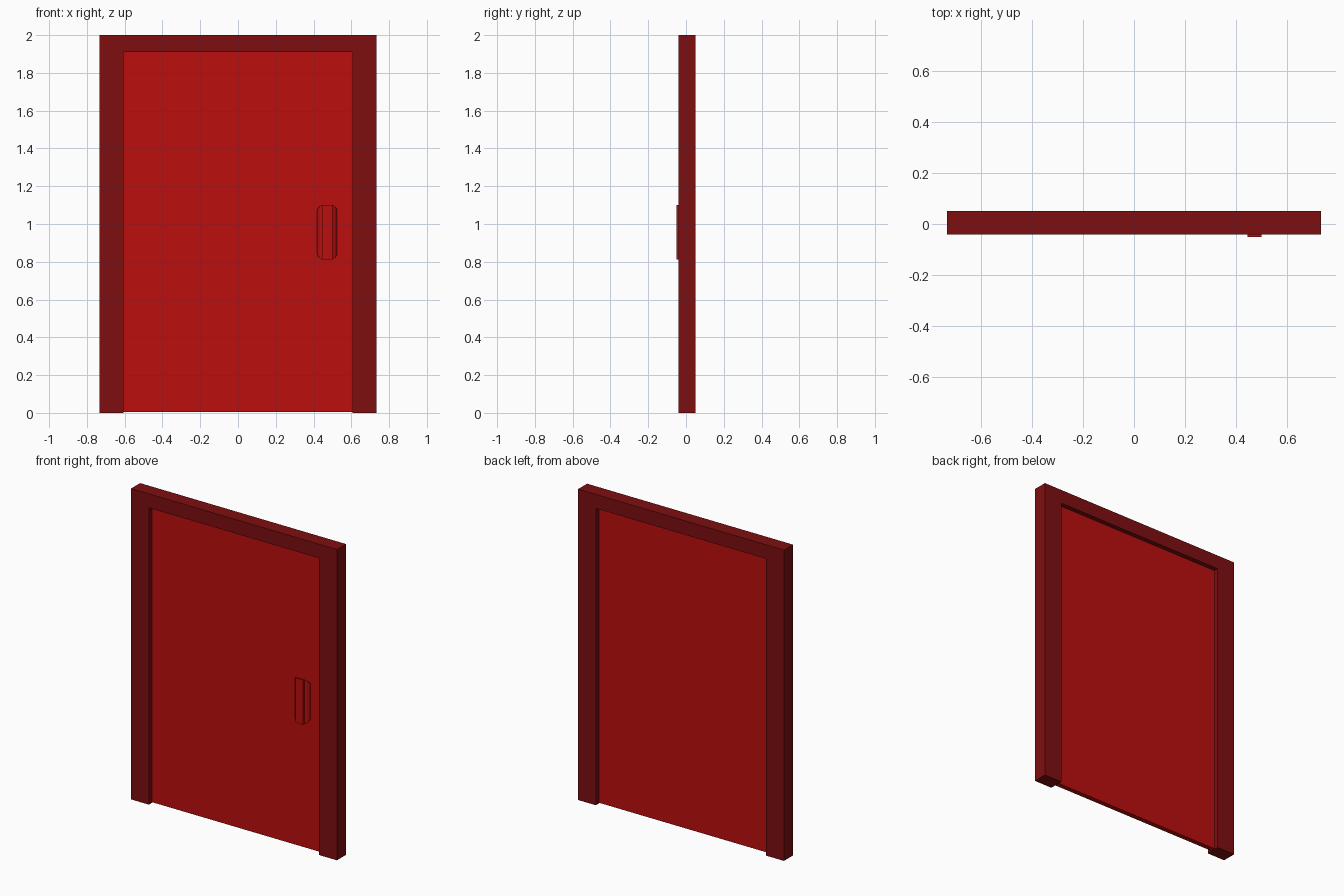
import bpy, bmesh

if "Cube" in bpy.data.objects:
    bpy.data.objects.remove(bpy.data.objects["Cube"])


def material(name, color):
    m = bpy.data.materials.new(name)
    m.diffuse_color = (*color, 1)
    m.use_nodes = True
    m.node_tree.nodes["Principled BSDF"].inputs["Base Color"].default_value = m.diffuse_color
    return m


def loft(name, rings, mat):
    """Join matching closed rings of points and cap both ends."""
    bm = bmesh.new()
    loops = [[bm.verts.new(p) for p in ring] for ring in rings]
    n = len(loops[0])
    for a, b in zip(loops, loops[1:]):
        for i in range(n):
            j = (i + 1) % n
            bm.faces.new((a[i], a[j], b[j], b[i]))
    bm.faces.new(loops[0])
    bm.faces.new(loops[-1][::-1])
    bmesh.ops.recalc_face_normals(bm, faces=bm.faces)
    me = bpy.data.meshes.new(name)
    bm.to_mesh(me)
    bm.free()
    me.materials.append(mat)
    ob = bpy.data.objects.new(name, me)
    bpy.context.collection.objects.link(ob)
    return ob


def extrude(name, outline, y0, y1, mat):
    return loft(name, [[(x, y, z) for x, z in outline] for y in (y0, y1)], mat)


def rect(cx, cz, hx, hz):
    return [(cx - hx, cz - hz), (cx + hx, cz - hz), (cx + hx, cz + hz), (cx - hx, cz + hz)]


door_red = material("bright red", (0.50, 0.0045, 0.0045))
frame_red = material("dark red", (0.21, 0.0045, 0.005))

# Frame: two jambs and a header as one upside-down U
W, I, T = 0.733, 0.606, 1.91
extrude("door_frame",
        [(-W, 0), (-I, 0), (-I, T), (I, T), (I, 0), (W, 0), (W, 2), (-W, 2)],
        -0.041, 0.051, frame_red)

# Door panel recessed on both sides
extrude("door_panel", rect(0, 0.9575, I, 0.9525), -0.011, 0.021, door_red)

# Pull handle: tall narrow grip flaring to a wider, shorter base
steps = [(-0.051, 0.027, 0.144), (-0.040, 0.028, 0.144), (-0.033, 0.041, 0.136),
         (-0.024, 0.049, 0.126), (-0.010, 0.053, 0.115)]
loft("handle", [[(x, y, z) for x, z in rect(0.472, 0.957, hx, hz)] for y, hx, hz in steps], door_red)
